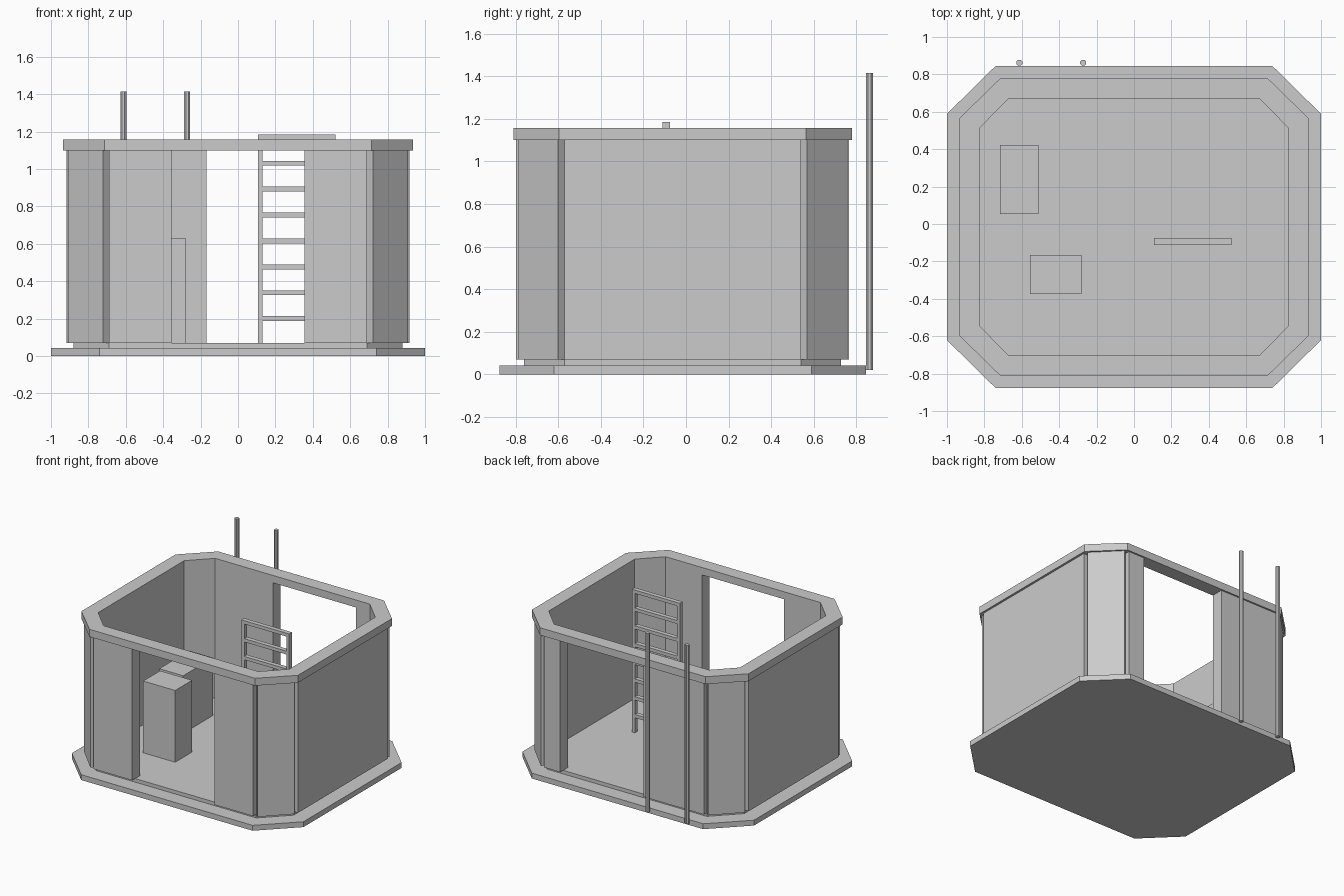
import bpy
import bmesh
from math import cos, sin, pi

cube = bpy.data.objects.get("Cube")
if cube:
    bpy.data.objects.remove(cube, do_unlink=True)

grey = bpy.data.materials.new("plain grey")
grey.use_nodes = True
grey.diffuse_color = (0.6, 0.6, 0.6, 1)
grey.node_tree.nodes["Principled BSDF"].inputs["Base Color"].default_value = (0.6, 0.6, 0.6, 1)

CY = -0.016                      # centre of the room along y
FLOOR, WALL_TOP = 0.07, 1.10


def finish(name, bm):
    bmesh.ops.recalc_face_normals(bm, faces=bm.faces)
    mesh = bpy.data.meshes.new(name)
    bm.to_mesh(mesh)
    bm.free()
    mesh.materials.append(grey)
    obj = bpy.data.objects.new(name, mesh)
    bpy.context.collection.objects.link(obj)
    return obj


def add_prism(bm, outline, z0, z1):
    low = [bm.verts.new((x, y, z0)) for x, y in outline]
    high = [bm.verts.new((x, y, z1)) for x, y in outline]
    bm.faces.new(low)
    bm.faces.new(high)
    n = len(outline)
    for i in range(n):
        j = (i + 1) % n
        bm.faces.new((low[i], low[j], high[j], high[i]))


def prism(name, outline, z0, z1):
    bm = bmesh.new()
    add_prism(bm, outline, z0, z1)
    return finish(name, bm)


def rect(x0, x1, y0, y1):
    return [(x0, y0), (x1, y0), (x1, y1), (x0, y1)]


def octagon(hx, hy, cx, cy):
    """Rectangle of half size hx, hy whose cut corners start at cx and cy."""
    quarter = [(hx, cy), (cx, hy)]
    pts = quarter + [(-x, y) for x, y in reversed(quarter)]
    pts += [(-x, -y) for x, y in pts]
    return [(x, y + CY) for x, y in pts]


# Base slab and floor
prism("base_slab", octagon(1.0, 0.861, 0.74, 0.605), 0, 0.042)
prism("floor_step", octagon(0.88, 0.745, 0.69, 0.555), 0.042, FLOOR)

# Top rim
bm = bmesh.new()
loops = []
for outline in (octagon(0.935, 0.795, 0.715, 0.58), octagon(0.825, 0.688, 0.668, 0.53)):
    for z in (WALL_TOP, 1.158):
        loops.append([bm.verts.new((x, y, z)) for x, y in outline])
out_low, out_high, in_low, in_high = loops
for a, b in ((out_low, out_high), (out_high, in_high), (in_high, in_low), (in_low, out_low)):
    for i in range(8):
        j = (i + 1) % 8
        bm.faces.new((a[i], a[j], b[j], b[i]))
finish("top_rim", bm)

# Side walls, overhanging the floor step
for name, s in (("left_wall", 1), ("right_wall", -1)):
    prism(name, rect(s * 0.825, s * 0.918, CY - 0.555, CY + 0.555), FLOOR, WALL_TOP)

# Front and back walls, leaving the doorways open
for name, s, x0, x1 in (("front_right_wall", -1, -0.69, -0.355),
                        ("front_left_wall", -1, 0.355, 0.69),
                        ("back_right_wall", 1, -0.69, -0.168),
                        ("back_left_wall", 1, 0.55, 0.69)):
    prism(name, rect(x0, x1, CY + s * 0.688, CY + s * 0.782), FLOOR, WALL_TOP)

# Diagonal corner panels, with a groove between them and the walls
corner = [(0.908, 0.585), (0.722, 0.774), (0.69, 0.744),
          (0.668, 0.688), (0.825, 0.53), (0.88, 0.555)]
for side, sx in (("left", 1), ("right", -1)):
    for end, sy in (("front", -1), ("back", 1)):
        prism(f"{end}_{side}_corner_panel",
              [(sx * x, CY + sy * y) for x, y in corner], FLOOR, WALL_TOP)

# Cabinets
prism("front_cabinet", rect(-0.557, -0.28, -0.375, -0.165), FLOOR, 0.63)
prism("back_cabinet", rect(-0.717, -0.51, 0.053, 0.422), FLOOR, 0.52)

# Ladder
bm = bmesh.new()
for x in (0.107, 0.495):
    add_prism(bm, rect(x, x + 0.025, -0.111, -0.076), FLOOR, 1.158)
add_prism(bm, rect(0.107, 0.52, -0.111, -0.076), 1.158, 1.184)
for i in range(7):
    z = 0.2 + i * 0.1385
    add_prism(bm, rect(0.132, 0.495, -0.111, -0.076), z - 0.013, z + 0.013)
finish("ladder", bm)

# Poles behind the back wall
for name, px in (("right_pole", -0.613), ("left_pole", -0.272)):
    ring = [(px + 0.017 * cos((i + 0.5) * pi / 4), 0.862 + 0.017 * sin((i + 0.5) * pi / 4))
            for i in range(8)]
    prism(name, ring, 0.02, 1.415)
